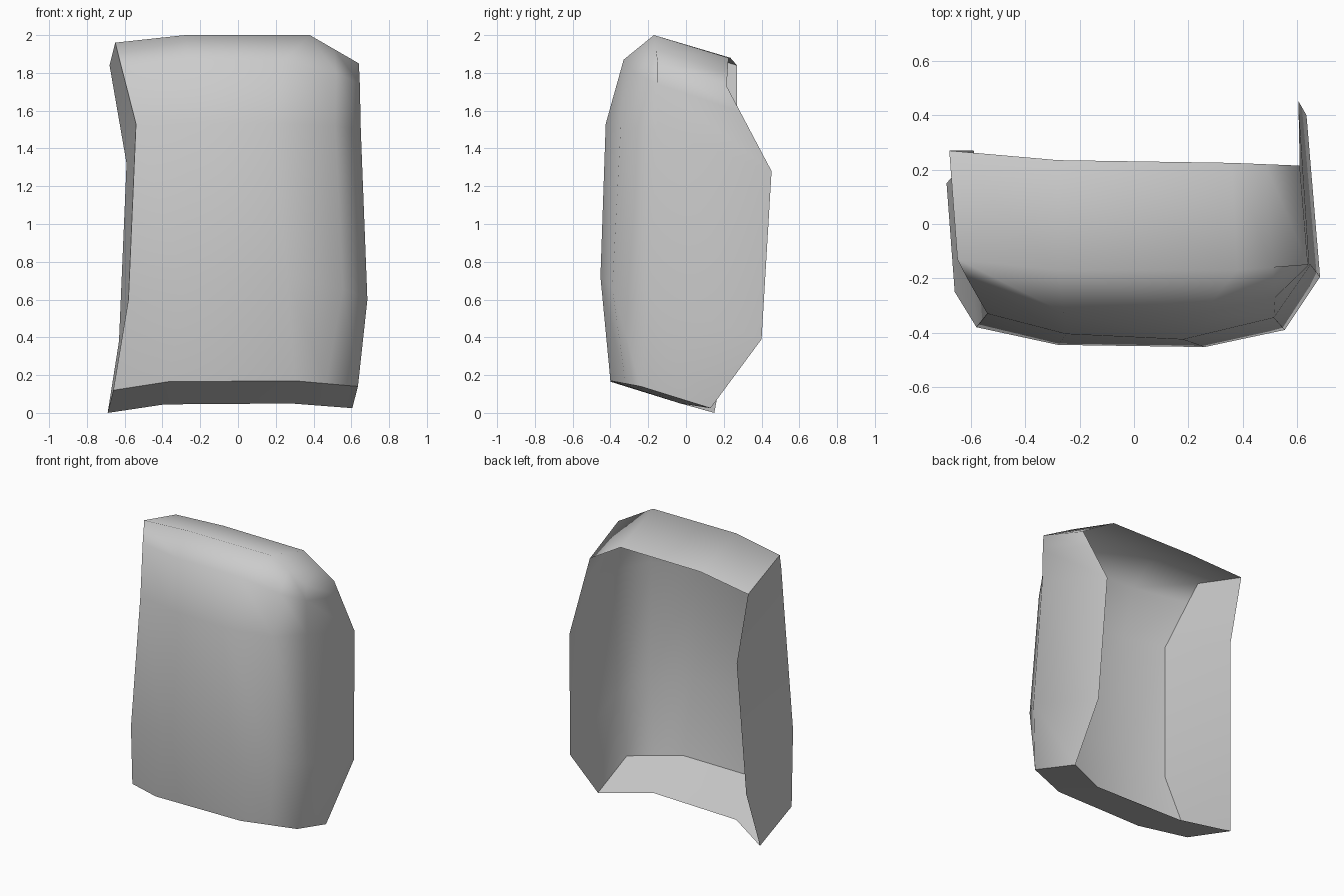
import bpy
import bmesh
from mathutils import Vector

cube = bpy.data.objects.get("Cube")
if cube:
    bpy.data.objects.remove(cube, do_unlink=True)

# One plain grey for the whole panel
grey = bpy.data.materials.new("light grey")
grey.use_nodes = True
colour = (0.6, 0.6, 0.6, 1)
grey.diffuse_color = colour
grey.node_tree.nodes["Principled BSDF"].inputs["Base Color"].default_value = colour


def points(*coords):
    return [Vector(c) for c in coords]


def with_corner(row):
    """Add a point halfway between the last two points of a row."""
    return row[:-1] + [row[-2].lerp(row[-1], 0.5), row[-1]]


def loft(name, rows):
    """Skin rows of points, listed top to bottom, into one smooth sheet."""
    bm = bmesh.new()
    grid = [[bm.verts.new(p) for p in row] for row in rows]
    for upper, lower in zip(grid, grid[1:]):
        for i in range(len(upper) - 1):
            bm.faces.new((upper[i], lower[i], lower[i + 1], upper[i + 1]))
    bmesh.ops.remove_doubles(bm, verts=bm.verts, dist=0.001)
    mesh = bpy.data.meshes.new(name)
    bm.to_mesh(mesh)
    bm.free()
    mesh.materials.append(grey)
    mesh.shade_smooth()
    obj = bpy.data.objects.new(name, mesh)
    bpy.context.collection.objects.link(obj)
    return obj


# Cross rows of the front, from the right edge (-x) to the left corner (+x)
roof_back = with_corner(points((-.68, .27, 1.84), (-.28, .235, 1.88), (.36, .225, 1.88), (.61, .215, 1.73)))
crown = with_corner(points((-.65, -.13, 1.96), (-.28, -.17, 2), (.38, -.17, 2), (.64, -.15, 1.85)))
brow = points((-.617, -.195, 1.83), (-.26, -.325, 1.87), (.25, -.33, 1.87), (.52, -.27, 1.8), (.645, -.15, 1.74))
chest = points((-.54, -.33, 1.53), (-.25, -.405, 1.53), (.18, -.425, 1.53), (.515, -.345, 1.52), (.65, -.15, 1.5))
waist = points((-.58, -.38, .6), (-.28, -.445, .68), (.26, -.453, .72), (.555, -.39, .66), (.685, -.195, .6))
hem = with_corner(points((-.66, -.25, .12), (-.37, -.4, .165), (.3, -.4, .17), (.635, -.24, .14)))
base_back = with_corner(points((-.69, .15, 0), (-.39, -.01, .045), (.28, -.03, .05), (.605, .13, .025)))

# Rear edge of the left flange, level with each row
flange_top, flange_low = points((.605, .453, 1.28), (.635, .4, .39))
flange = [roof_back[-1], roof_back[-1], roof_back[-1].lerp(flange_top, 0.3),
          flange_top, flange_low, base_back[-1]]

# Front, roof and left flange run smoothly into each other
fronts = [roof_back, crown, brow, chest, waist, hem]
loft("front_shell", [row + [edge] for row, edge in zip(fronts, flange)])

# Flat right side, meeting the front at a sharp edge
side_top, side_low = points((-.59, .27, 1.32), (-.63, .22, .38))
side_edge = [roof_back[0], roof_back[0].lerp(side_top, 0.3), side_top, side_low, base_back[0]]
loft("right_side", [[edge, row[0]] for edge, row in zip(side_edge, fronts[1:])])

# Sloping underside, also sharp
loft("underside", [hem, base_back])
